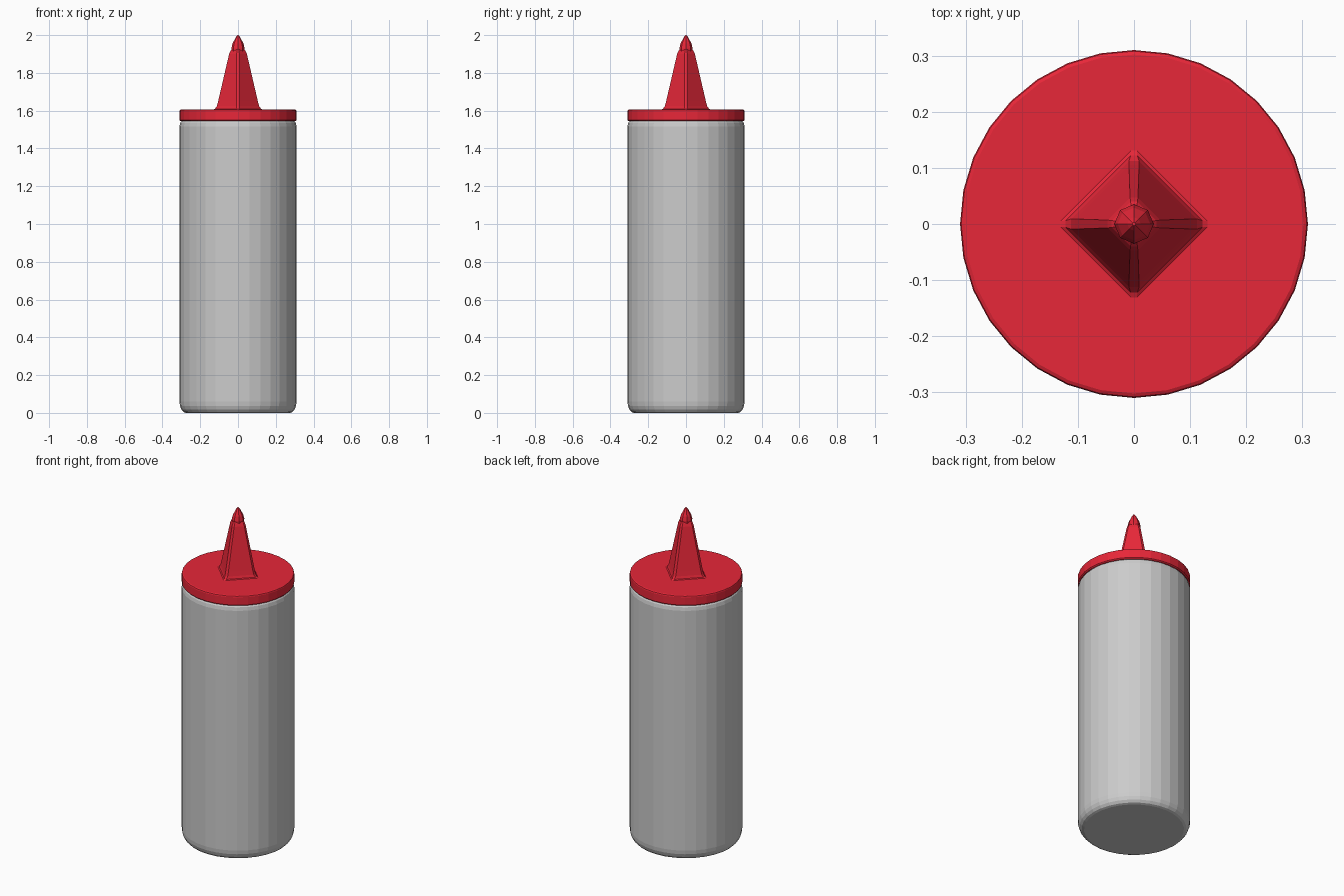
import bpy, bmesh
from math import sin, cos, pi, radians

if "Cube" in bpy.data.objects:
    bpy.data.objects.remove(bpy.data.objects["Cube"])


def material(name, color):
    m = bpy.data.materials.new(name)
    m.diffuse_color = color
    m.use_nodes = True
    m.node_tree.nodes["Principled BSDF"].inputs["Base Color"].default_value = m.diffuse_color
    return m


def loft(name, rings, mat=None):
    """Skin a stack of equal-length rings and cap both ends."""
    bm = bmesh.new()
    loops = [[bm.verts.new(p) for p in ring] for ring in rings]
    n = len(loops[0])
    for a, b in zip(loops, loops[1:]):
        for i in range(n):
            j = (i + 1) % n
            bm.faces.new((a[i], a[j], b[j], b[i]))
    bm.faces.new(loops[0][::-1])
    bm.faces.new(loops[-1])
    bmesh.ops.recalc_face_normals(bm, faces=bm.faces)
    me = bpy.data.meshes.new(name)
    bm.to_mesh(me)
    bm.free()
    ob = bpy.data.objects.new(name, me)
    bpy.context.collection.objects.link(ob)
    if mat:
        me.materials.append(mat)
    return ob


def circle(r, z, n=32):
    return [(r * cos(2 * pi * i / n), r * sin(2 * pi * i / n), z) for i in range(n)]


def diamond(r, z, c):
    """Square on its corner, each corner cut back into a narrow ridge."""
    pts = []
    for k in range(4):
        a = k * pi / 2
        for s in (-c, c):
            x, y = r, s
            pts.append((x * cos(a) - y * sin(a), x * sin(a) + y * cos(a), z))
    return pts


red = material("red_plastic", (0.80, 0.02, 0.04, 1))

# Bottle with rounded foot and shoulder
foot = [(0.31 - 0.035 * (1 - sin(t)), 0.06 * (1 - cos(t)))
        for t in (radians(d) for d in (0, 22.5, 45, 67.5, 90))]
body = foot + [(0.31, 1.515), (0.306, 1.535), (0.296, 1.548)]
loft("bottle_body", [circle(r, z) for r, z in body])

# Lid disc
lid = [(0.304, 1.544), (0.31, 1.55), (0.31, 1.597), (0.308, 1.603), (0.302, 1.606)]
loft("lid", [circle(r, z) for r, z in lid], red)

# Four-sided nozzle flaring into the lid
nozzle = [(0.138, 1.603, 0.004), (0.122, 1.61, 0.006), (0.112, 1.624, 0.009),
          (0.105, 1.65, 0.009), (0.047, 1.90, 0.007), (0.040, 1.917, 0.006),
          (0.028, 1.93, 0.005)]
loft("nozzle", [diamond(*p) for p in nozzle], red)

# Small pointed tip
tip = [(0.034, 1.90), (0.035, 1.93), (0.029, 1.955), (0.012, 1.988), (0.003, 2.0)]
loft("nozzle_tip", [circle(r, z, 8) for r, z in tip], red)
